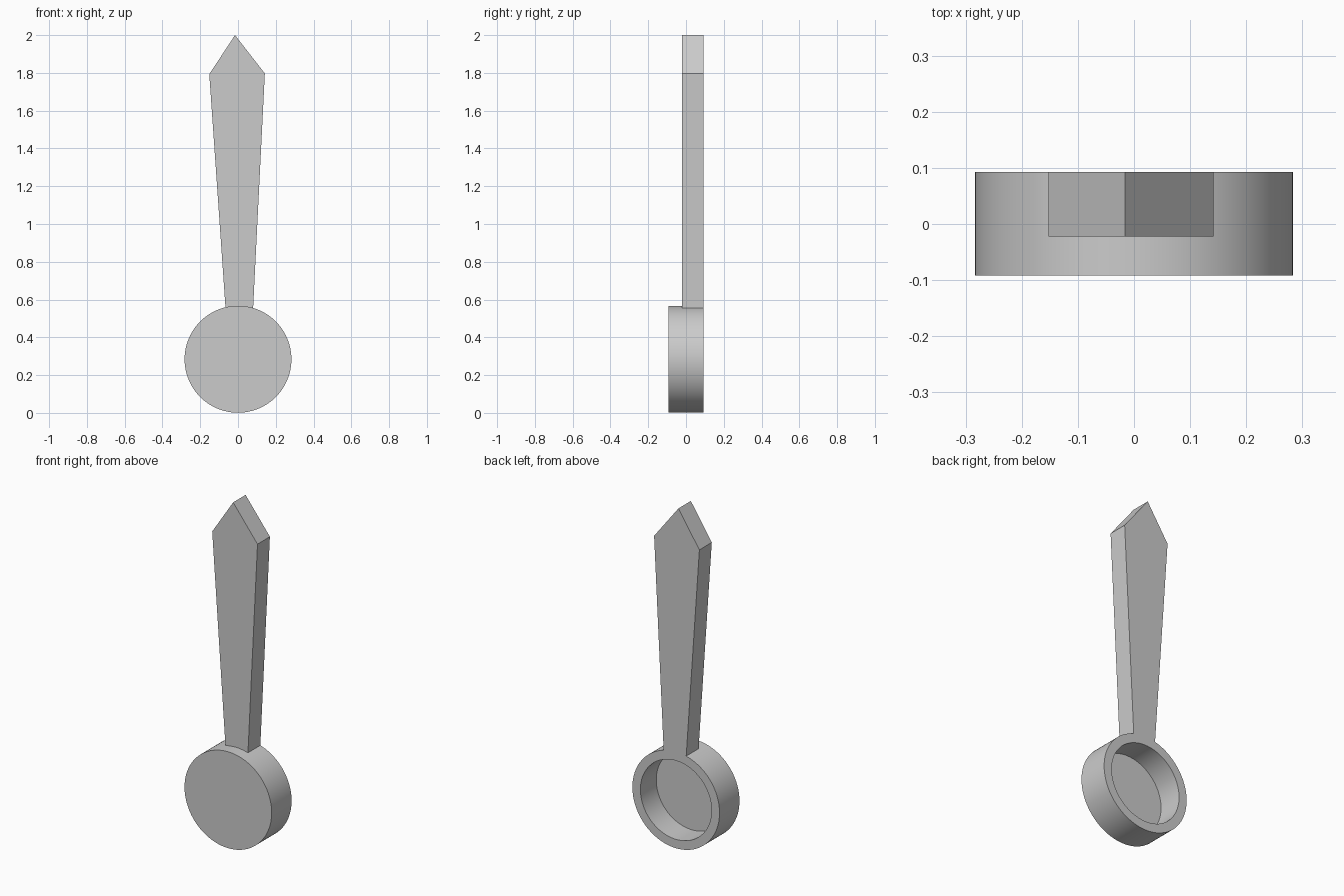
import bpy
import bmesh
from math import cos, sin, pi, radians

if "Cube" in bpy.data.objects:
    bpy.data.objects.remove(bpy.data.objects["Cube"])

GREY = (0.6, 0.6, 0.6, 1)
grey = bpy.data.materials.new("plain grey")
grey.use_nodes = True
grey.diffuse_color = GREY
grey.node_tree.nodes["Principled BSDF"].inputs["Base Color"].default_value = GREY

BACK = 0.093
HUB_Z = 0.284


def make_object(name, bm):
    bmesh.ops.recalc_face_normals(bm, faces=bm.faces)
    mesh = bpy.data.meshes.new(name)
    bm.to_mesh(mesh)
    bm.free()
    mesh.materials.append(grey)
    obj = bpy.data.objects.new(name, mesh)
    bpy.context.collection.objects.link(obj)
    return obj


# Round hub: closed front, recessed cup at the back
def make_hub(sides=96):
    profile = [(0.283, -0.092), (0.283, BACK), (0.231, BACK), (0.231, -0.054)]
    bm = bmesh.new()
    rings = []
    for radius, y in profile:
        angles = [2 * pi * i / sides for i in range(sides)]
        rings.append([bm.verts.new((radius * cos(a), y, HUB_Z + radius * sin(a)))
                      for a in angles])
    for a, b in zip(rings, rings[1:]):
        for i in range(sides):
            j = (i + 1) % sides
            bm.faces.new((a[i], a[j], b[j], b[i]))
    bm.faces.new(rings[0])
    bm.faces.new(rings[-1])
    return make_object("round_hub", bm)


# Tapered pointer blade with a slightly off-centre tip
def make_blade():
    outline = [(-0.066, 0.555), (0.08, 0.555), (0.142, 1.797),
               (-0.016, 2.0), (-0.152, 1.793)]
    bm = bmesh.new()
    face = bm.faces.new([bm.verts.new((x, -0.022, z)) for x, z in outline])
    result = bmesh.ops.extrude_face_region(bm, geom=[face])
    moved = [g for g in result["geom"] if isinstance(g, bmesh.types.BMVert)]
    bmesh.ops.translate(bm, verts=moved, vec=(0, BACK + 0.022, 0))
    return make_object("pointer_blade", bm)


hub = make_hub()
make_blade()

bpy.ops.object.select_all(action="DESELECT")
hub.select_set(True)
bpy.context.view_layer.objects.active = hub
bpy.ops.object.shade_smooth_by_angle(angle=radians(30))
